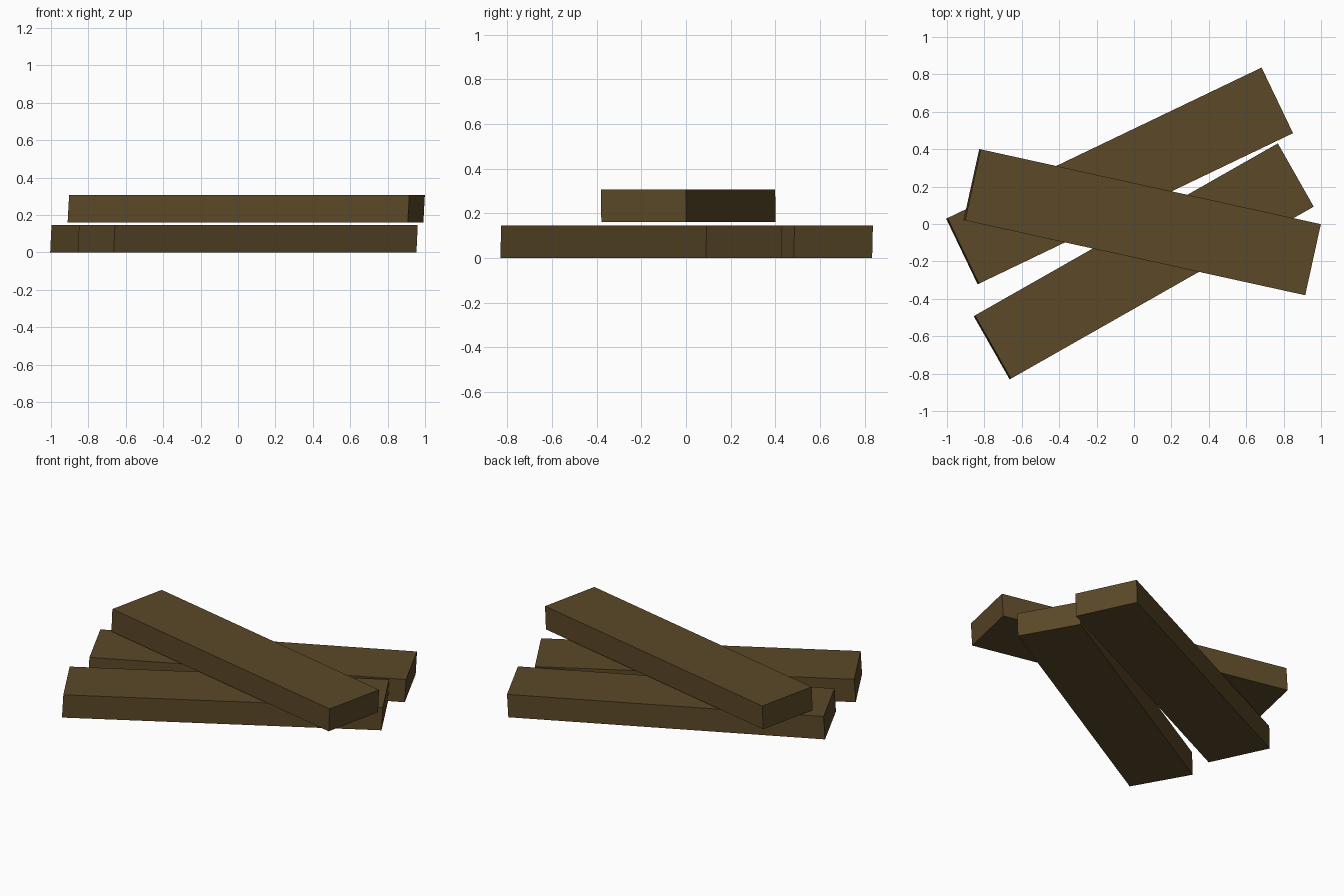
import bpy
import bmesh
from math import radians
from mathutils import Matrix

cube = bpy.data.objects.get("Cube")
if cube:
    bpy.data.objects.remove(cube, do_unlink=True)

LENGTH, WIDTH, THICK = 1.862, 0.389, 0.146
SLANT = 0.008  # the sawn ends lean slightly along the length

# Wood colour
wood = bpy.data.materials.new("dark_brown_wood")
wood.use_nodes = True
colour = (0.105, 0.066, 0.021, 1)
wood.diffuse_color = colour
wood.node_tree.nodes["Principled BSDF"].inputs["Base Color"].default_value = colour


def plank(name, x, y, base, angle):
    """A flat board with slightly slanted ends, resting at height base."""
    bm = bmesh.new()
    bmesh.ops.create_cube(bm, size=1, matrix=Matrix.Diagonal((LENGTH, WIDTH, THICK, 1)))
    for v in bm.verts:
        v.co.x += SLANT / 2 if v.co.z > 0 else -SLANT / 2
    mesh = bpy.data.meshes.new(name)
    bm.to_mesh(mesh)
    bm.free()
    mesh.materials.append(wood)
    obj = bpy.data.objects.new(name, mesh)
    obj.location = (x, y, base + THICK / 2)
    obj.rotation_euler.z = radians(angle)
    bpy.context.collection.objects.link(obj)


# Two boards on the ground, one lying across them
plank("back_plank", -0.077, 0.257, 0, 25.6)
plank("front_plank", 0.052, -0.2, 0, 29.6)
plank("top_plank", 0.044, 0.01, 0.16, -12.4)
